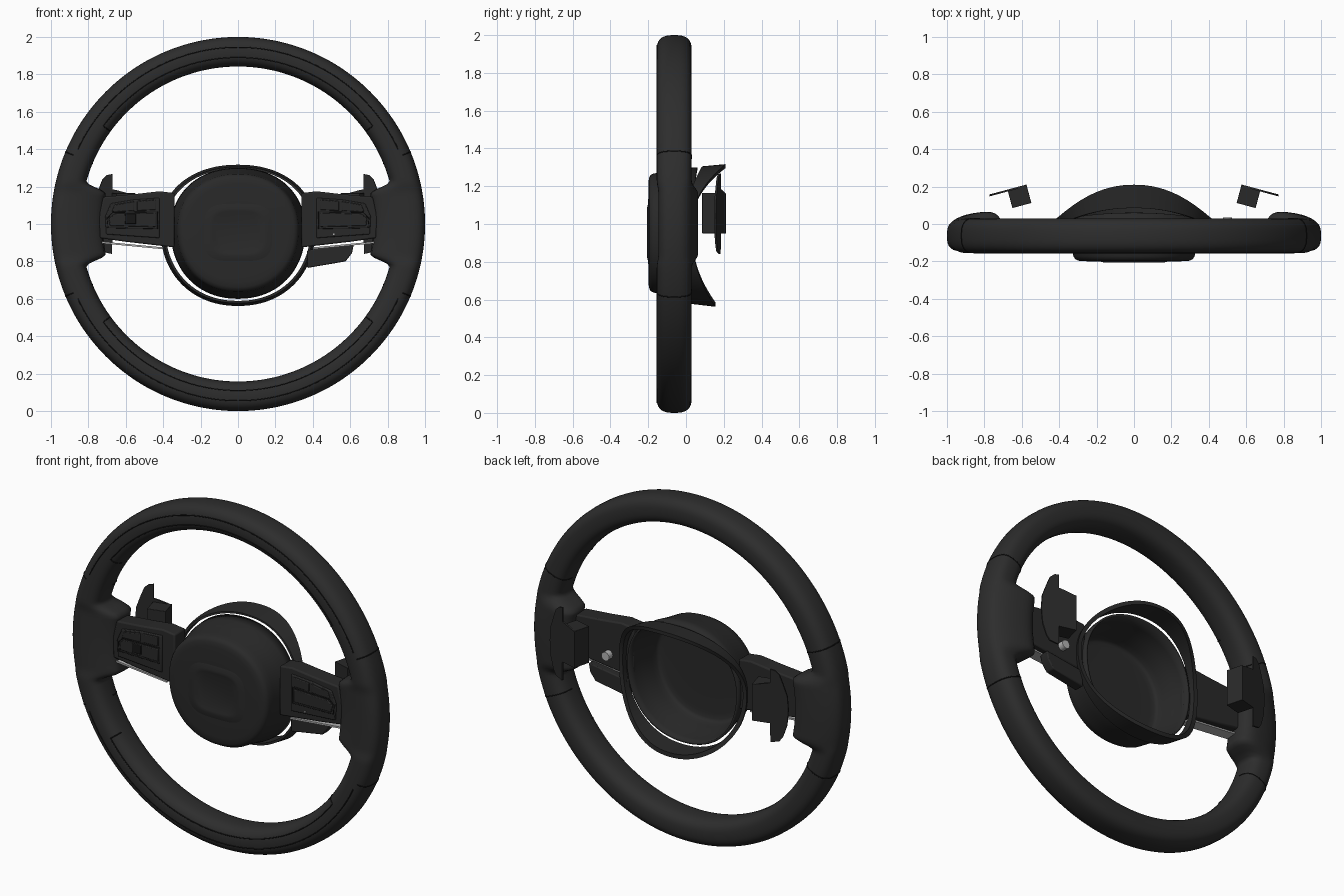
import bpy, bmesh, math
from math import sin, cos, pi
from mathutils import Matrix, Vector

if "Cube" in bpy.data.objects:
    bpy.data.objects.remove(bpy.data.objects["Cube"])


def material(name, c):
    m = bpy.data.materials.new(name)
    m.diffuse_color = (c, c, c, 1)
    m.use_nodes = True
    m.node_tree.nodes["Principled BSDF"].inputs["Base Color"].default_value = m.diffuse_color
    return m


LEATHER = material("black leather", 0.026)
PLASTIC = material("black plastic", 0.022)
SEAM = material("seam black", 0.008)
SILVER = material("silver trim", 0.45)


def finish(name, bm, mat, bevel=0, angle=35):
    bmesh.ops.recalc_face_normals(bm, faces=bm.faces)
    me = bpy.data.meshes.new(name)
    bm.to_mesh(me)
    bm.free()
    me.materials.append(mat)
    ob = bpy.data.objects.new(name, me)
    bpy.context.collection.objects.link(ob)
    bpy.ops.object.select_all(action='DESELECT')
    ob.select_set(True)
    bpy.context.view_layer.objects.active = ob
    bpy.ops.object.shade_smooth_by_angle(angle=math.radians(angle))
    if bevel:
        b = ob.modifiers.new("bevel", 'BEVEL')
        b.width, b.segments, b.limit_method = bevel, 2, 'ANGLE'
    return ob


def loft(name, rings, mat, wrap=False, cap=False, angle=35):
    """Skin a list of closed rings; wrap joins last ring to first."""
    bm = bmesh.new()
    vs = [[bm.verts.new(p) for p in r] for r in rings]
    n = len(vs[0])
    for i in range(len(vs) - (0 if wrap else 1)):
        a, b = vs[i], vs[(i + 1) % len(vs)]
        for j in range(n):
            bm.faces.new((a[j], a[(j + 1) % n], b[(j + 1) % n], b[j]))
    if cap:
        bm.faces.new(vs[0])
    return finish(name, bm, mat, angle=angle)


def prism(name, pts, y0, y1, mat, side=1, bevel=0.0, turn=None):
    """Extrude an x-z outline along y, mirrored by side; turn = (pivot, angle)."""
    bm = bmesh.new()
    a = [bm.verts.new((x, y0, z)) for x, z in pts]
    b = [bm.verts.new((x, y1, z)) for x, z in pts]
    n = len(pts)
    bm.faces.new(a)
    bm.faces.new(b[::-1])
    for i in range(n):
        bm.faces.new((a[i], b[i], b[(i + 1) % n], a[(i + 1) % n]))
    if turn:
        bmesh.ops.rotate(bm, verts=bm.verts, cent=turn[0],
                         matrix=Matrix.Rotation(turn[1], 3, 'Z'))
    for v in bm.verts:
        v.co.x *= side
    return finish(name, bm, mat, bevel)


def wire(name, pts, radius, closed=False):
    """Thin seam tube along a path."""
    cu = bpy.data.curves.new(name, 'CURVE')
    cu.dimensions = '3D'
    cu.bevel_depth, cu.bevel_resolution = radius, 1
    sp = cu.splines.new('POLY')
    sp.points.add(len(pts) - 1)
    for p, q in zip(sp.points, pts):
        p.co = (*q, 1)
    sp.use_cyclic_u = closed
    cu.materials.append(SEAM)
    bpy.context.collection.objects.link(bpy.data.objects.new(name, cu))


def spow(v, p):
    return math.copysign(abs(v) ** p, v)


# Rim: swept rounded section, flared inward and backward at the spokes
RC, HR, CY, HY, N = 0.921, 0.079, -0.0625, 0.0925, 2.7


def rim_point(th, ph):
    r = RC + HR * spow(cos(ph), 2 / N)
    y = CY + HY * spow(sin(ph), 2 / N)
    x, z = r * cos(th), r * sin(th)
    f = min(1, max(0, (0.23 - abs(z)) / 0.07))
    f = f * f * (3 - 2 * f)
    w = ((1 - cos(ph)) / 2) ** 1.5
    back = max(0, sin(ph))
    x -= math.copysign(f * w * (0.115 + 0.04 * back), x)
    y += f * w * (0.075 * back + 0.03 * max(0, -sin(ph)))
    return (x, y, 1 + z)


loft("rim", [[rim_point(2 * pi * i / 320, 2 * pi * j / 36) for j in range(36)]
             for i in range(320)], LEATHER, wrap=True, angle=60)


def front_point(th, r):
    u = abs((r - RC) / HR)
    return (r * cos(th), CY - HY * max(0, 1 - u ** N) ** (1 / N), 1 + r * sin(th))


# Rim seams: grip joints and stitched front lines on upper and lower arcs
for up in (1, -1):
    for k, r, a in (("outer", 0.945, 25), ("inner", 0.89, 36)):
        path = [front_point(up * math.radians(a + (180 - 2 * a) * i / 80), r) for i in range(81)]
        wire(k + "_rim_seam", path, 0.003)
    for s in (1, -1):
        th = up * math.radians(22.7)
        th = th if s > 0 else pi - th
        wire("grip_joint", [rim_point(th, -1.3 + 4.4 * j / 40) for j in range(41)], 0.003)
        t2 = up * math.radians(36)
        t2 = t2 if s > 0 else pi - t2
        wire("grip_notch", [front_point(t2, 0.89 - 0.045 * j / 8) for j in range(9)], 0.003)


def egg(t, a, zc, top, bot, n=2.15):
    z = spow(sin(t), 2 / n)
    return a * spow(cos(t), 2 / n), zc + z * (top if z > 0 else bot)


TS = [2 * pi * i / 96 for i in range(96)]


def hub_ring(s, y, bow=0):
    out = []
    for t in TS:
        x, z = egg(t, 0.36 * s, 0.97, 0.33 * s, 0.37 * s)
        out.append((x, y + bow * max(0, sin(t)) ** 2, z))
    return out


# Hub cover: hollow bowl open at the back
hub = loft("hub_cover", [hub_ring(s, y) for s, y in (
    (0.45, -0.2), (0.75, -0.199), (0.83, -0.196), (0.875, -0.188), (0.9, -0.172),
    (0.915, -0.14), (0.95, -0.07), (0.99, -0.01))] + [hub_ring(1.0, 0.03, 0.03)],
    PLASTIC, cap=True, angle=50)
so = hub.modifiers.new("shell", 'SOLIDIFY')
so.thickness, so.offset = 0.012, -1

# Embossed rounded panel in the hub centre
loft("hub_center_panel", [[(x, y, z) for x, z in (egg(t, a, 0.955, h, h, 3.6) for t in TS)]
     for a, h, y in ((0.12, 0.1, -0.2015), (0.135, 0.112, -0.206), (0.155, 0.13, -0.207),
                     (0.19, 0.16, -0.198))], PLASTIC, cap=True, angle=60)


# Column shroud: bowed band behind the hub
def shroud_ring(s, back):
    out = []
    for t in TS:
        x, z = egg(t, 0.415 * s, 0.98, 0.337 * s, 0.418 * s)
        k = abs(sin(t)) ** 2.1
        if back:
            y = 0.03 + (0.18 if sin(t) > 0 else 0.125) * k
        else:
            y = (0.085 if sin(t) > 0 else 0.03) * k
        out.append((x, y, z))
    return out


loft("column_shroud", [shroud_ring(0.965, False), shroud_ring(1, True),
                       shroud_ring(0.94, True), shroud_ring(0.935, False)], PLASTIC, wrap=True)

for s in (-1, 1):
    # Spoke body with raised switch panels
    prism("spoke", [(0.34, 0.875), (0.34, 1.165), (0.42, 1.175), (0.55, 1.16), (0.72, 1.145),
                    (0.745, 1.04), (0.74, 0.925), (0.6, 0.905)], -0.1, 0.0, PLASTIC, s, 0.008)
    prism("switch_panel", [(0.42, 0.925), (0.42, 1.14), (0.56, 1.13), (0.68, 1.11),
                           (0.71, 1.04), (0.705, 0.945)], -0.109, -0.095, PLASTIC, s, 0.005)
    prism("upper_switch", [(0.44, 1.075), (0.44, 1.13), (0.54, 1.122), (0.54, 1.072)],
          -0.114, -0.1, PLASTIC, s, 0.004)
    prism("outer_switch", [(0.555, 1.07), (0.555, 1.12), (0.66, 1.103), (0.675, 1.065)],
          -0.114, -0.1, PLASTIC, s, 0.004)
    prism("middle_switch", [(0.44, 0.985), (0.44, 1.06), (0.66, 1.055), (0.69, 1.03), (0.685, 0.99)],
          -0.115, -0.1, PLASTIC, s, 0.004)
    outline = [(0.43, 0.975), (0.43, 1.066), (0.67, 1.061), (0.7, 1.03), (0.695, 0.98)]
    wire("switch_gap", [(s * x, -0.109, z) for x, z in outline], 0.003, True)
    # Silver strip under the spoke
    prism("spoke_trim", [(0.4, 0.865), (0.4, 0.875), (0.735, 0.907), (0.735, 0.897)],
          -0.09, -0.02, SILVER, s)
    # Shift paddle: turned fin with a mounting block
    turn = (Vector((0.675, 0.178, 1.05)), math.radians(-15))
    prism("shift_paddle", [(0.675, 0.84), (0.672, 0.95), (0.57, 0.95), (0.57, 1.16), (0.645, 1.18),
                           (0.672, 1.185), (0.672, 1.267), (0.7, 1.262), (0.725, 1.24),
                           (0.745, 1.19), (0.77, 1.12), (0.776, 1.04), (0.768, 0.95),
                           (0.745, 0.88), (0.725, 0.852)], 0.174, 0.184, PLASTIC, s, 0, turn)
    prism("paddle_block", [(0.57, 0.95), (0.57, 1.165), (0.675, 1.165), (0.675, 0.95)],
          0.082, 0.182, PLASTIC, s, 0.002, turn)

# Square toggle on the left switch panel
prism("toggle", [(0.545, 1.0), (0.545, 1.055), (0.605, 1.055), (0.605, 1.0)],
      -0.121, -0.11, SEAM, -1, 0.004)
# Indicator dot on the right switch panel
prism("indicator", [(0.508, 0.942), (0.508, 0.95), (0.516, 0.95), (0.516, 0.942)],
      -0.111, -0.105, SILVER)
# Small sensor stub behind the left spoke
bm = bmesh.new()
bmesh.ops.create_cone(bm, cap_ends=True, segments=20, radius1=0.025, radius2=0.025, depth=0.04,
                      matrix=Matrix.Translation((0.5, 0.015, 0.97)) @ Matrix.Rotation(pi / 2, 4, 'X'))
finish("sensor_stub", bm, SILVER)
# Lower right flap
prism("mode_lever", [(0.37, 0.765), (0.37, 0.86), (0.62, 0.895), (0.61, 0.845), (0.575, 0.8)],
      -0.04, 0.02, PLASTIC, 1, 0.006)
